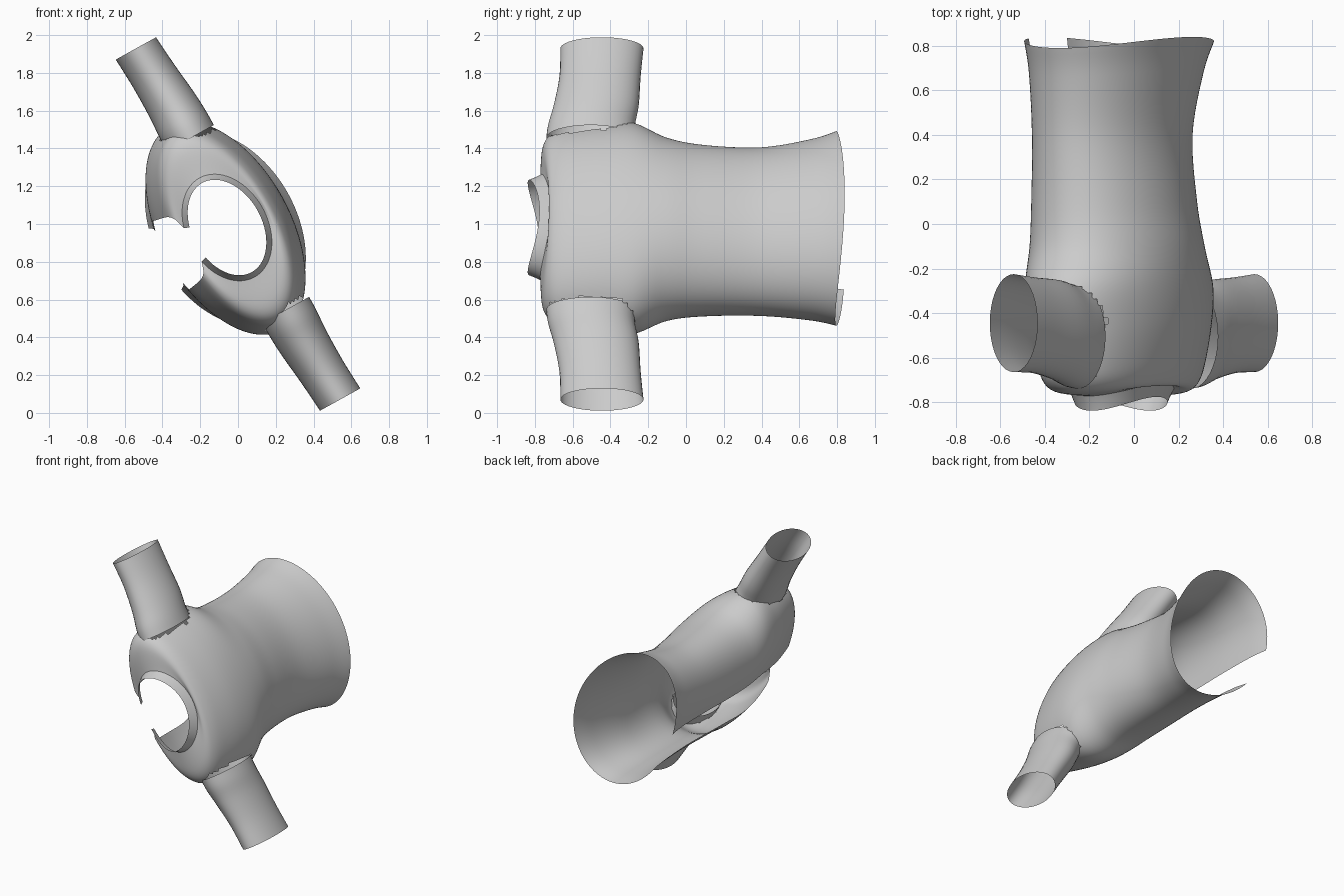
import bpy, bmesh
from math import sin, cos, radians, pi
from mathutils import Vector

if "Cube" in bpy.data.objects:
    bpy.data.objects.remove(bpy.data.objects["Cube"])

# Garment axes: U runs sleeve to sleeve, V points to the back panel, Y to the hem
U = Vector((0.485, 0, -0.8745))
V = Vector((0.8745, 0, 0.485))
O = Vector((0, 0, 1))


def place(u, y, v):
    return O + U * u + V * v + Vector((0, y, 0))


def smooth_rows(rows, steps):
    """Catmull-Rom interpolation between rows of profile numbers."""
    out = []
    for i in range(len(rows) - 1):
        p0, p1, p2, p3 = rows[max(i - 1, 0)], rows[i], rows[i + 1], rows[min(i + 2, len(rows) - 1)]
        for k in range(steps):
            t = k / steps
            out.append([0.5 * (2 * b + (c - a) * t + (2 * a - 5 * b + 4 * c - d) * t * t
                               + (3 * b - a - 3 * c + d) * t ** 3)
                        for a, b, c, d in zip(p0, p1, p2, p3)])
    return out + [rows[-1]]


def loft(name, rings, closed, skip=lambda u, y, v: False):
    """Skin rings of (u, y, v) points, leaving out faces that skip() accepts."""
    bm = bmesh.new()
    grid = [[bm.verts.new(place(*p)) for p in r] for r in rings]
    n = len(rings[0])
    for i in range(len(rings) - 1):
        for j in range(n if closed else n - 1):
            k = (j + 1) % n
            pts = [rings[i][j], rings[i][k], rings[i + 1][k], rings[i + 1][j]]
            if not skip(*[sum(c) / 4 for c in zip(*pts)]):
                bm.faces.new((grid[i][j], grid[i][k], grid[i + 1][k], grid[i + 1][j]))
    bmesh.ops.delete(bm, geom=[v for v in bm.verts if not v.link_faces], context='VERTS')
    bmesh.ops.recalc_face_normals(bm, faces=bm.faces)
    me = bpy.data.meshes.new(name)
    bm.to_mesh(me)
    bm.free()
    for p in me.polygons:
        p.use_smooth = True
    ob = bpy.data.objects.new(name, me)
    bpy.context.collection.objects.link(ob)
    return ob


def open_ring(y, a, b, v0, dip, n=96):
    """Ellipse left open along the front slit; dip shifts front and back in y."""
    ts = [radians(18 + 321 * j / n) for j in range(n + 1)]
    return [(a * sin(t) - 0.012, y + dip * cos(t) ** 2, v0 - b * cos(t)) for t in ts]


# Body: y, half width, half depth, depth offset, dip
body = [(0.79, 0.55, 0.38, -0.07, 0.05),
        (0.66, 0.515, 0.345, -0.085, 0.03),
        (0.40, 0.48, 0.315, -0.105, 0),
        (0.10, 0.485, 0.33, -0.095, 0),
        (-0.10, 0.52, 0.345, -0.08, 0),
        (-0.28, 0.61, 0.345, -0.07, 0),
        (-0.45, 0.605, 0.33, -0.065, 0),
        (-0.62, 0.58, 0.29, -0.06, 0),
        (-0.71, 0.55, 0.26, -0.06, 0.01),
        (-0.76, 0.47, 0.235, -0.06, 0.035),
        (-0.772, 0.30, 0.215, -0.06, 0.055)]


def in_armhole(u, y, v):
    return abs(u) > 0.5 and ((y + 0.50) / 0.225) ** 2 + (v / 0.14) ** 2 < 1


loft("jacket_body", [open_ring(*r) for r in smooth_rows(body, 6)], False, in_armhole)

# Standing collar band
collar = [(-0.772, 0.30, 0.215, -0.06, 0.055),
          (-0.80, 0.285, 0.20, -0.06, 0.055),
          (-0.838, 0.27, 0.185, -0.06, 0.062)]
loft("collar", [open_ring(*r) for r in collar], False)

# Sleeves: distance, y centre, y radius, thickness radius, sideways drift
sleeve = [(0.52, -0.505, 0.235, 0.142, 0), (0.60, -0.50, 0.23, 0.142, 0),
          (0.72, -0.475, 0.225, 0.135, 0), (0.90, -0.455, 0.215, 0.125, 0.01),
          (1.075, -0.445, 0.22, 0.122, 0.022)]
for side, name in ((-1, "upper_sleeve"), (1, "lower_sleeve")):
    rings = []
    for u, y, ry, rv, drift in smooth_rows(sleeve, 4):
        rings.append([(side * u, y + ry * cos(2 * pi * j / 40),
                       side * drift + rv * sin(2 * pi * j / 40)) for j in range(40)])
    loft(name, rings, True)
